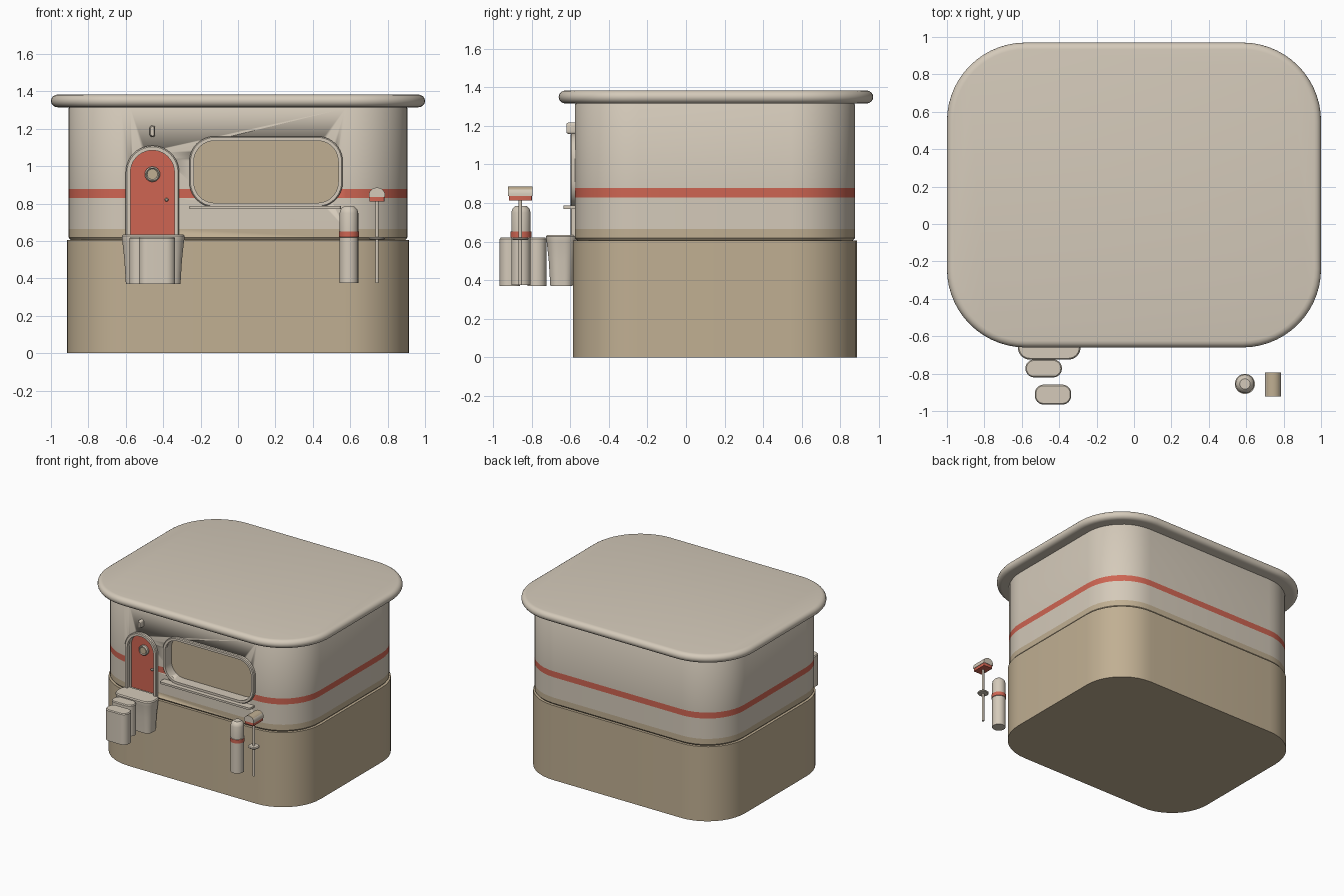
import bpy, bmesh, math
from mathutils import Vector

if "Cube" in bpy.data.objects:
    bpy.data.objects.remove(bpy.data.objects["Cube"])


def material(name, rgb):
    m = bpy.data.materials.new(name)
    m.diffuse_color = (*rgb, 1)
    m.use_nodes = True
    m.node_tree.nodes["Principled BSDF"].inputs["Base Color"].default_value = m.diffuse_color
    return m


CREAM = material("cream", (0.66, 0.59, 0.49))
TAN = material("tan", (0.53, 0.43, 0.29))
RED = material("coral_red", (0.62, 0.13, 0.085))
MATS = (CREAM, TAN, RED)


def rrect(cx, cy, w, h, r, seg=10):
    """Rounded rectangle outline, counter-clockwise."""
    pts = []
    for k, (sx, sy) in enumerate(((1, 1), (-1, 1), (-1, -1), (1, -1))):
        for i in range(seg + 1):
            a = math.pi / 2 * (k + i / seg)
            pts.append((cx + sx * (w / 2 - r) + r * math.cos(a),
                        cy + sy * (h / 2 - r) + r * math.sin(a)))
    return pts


def arch(cx, r, z0, z1, seg=20):
    """Upright outline with a round top centred at height z1."""
    pts = [(cx - r, z0), (cx + r, z0)]
    return pts + [(cx + r * math.cos(math.pi * i / seg), z1 + r * math.sin(math.pi * i / seg))
                  for i in range(seg + 1)]


def flat(pts, z):
    return [Vector((x, y, z)) for x, y in pts]


def upright(pts, y):
    return [Vector((x, y, z)) for x, z in pts]


def loft(name, rings, rule=None, mat=0, loop=False, angle=35):
    """Skin matching rings, cap the ends (or join them), colour faces by rule."""
    bm = bmesh.new()
    rows = [[bm.verts.new(p) for p in ring] for ring in rings]
    n = len(rows[0])
    for a, b in zip(rows, rows[1:] + (rows[:1] if loop else [])):
        for i in range(n):
            j = (i + 1) % n
            bm.faces.new((a[i], a[j], b[j], b[i]))
    if not loop:
        bm.faces.new(rows[0])
        bm.faces.new(rows[-1])
    bmesh.ops.recalc_face_normals(bm, faces=bm.faces)
    for f in bm.faces:
        f.material_index = rule(f) if rule else mat
    me = bpy.data.meshes.new(name)
    bm.to_mesh(me)
    bm.free()
    for m in MATS:
        me.materials.append(m)
    ob = bpy.data.objects.new(name, me)
    bpy.context.collection.objects.link(ob)
    bpy.ops.object.select_all(action='DESELECT')
    ob.select_set(True)
    bpy.context.view_layer.objects.active = ob
    bpy.ops.object.shade_smooth_by_angle(angle=math.radians(angle))
    return ob


def lathe(name, centre, profile, rule=None, mat=0, axis='Z', seg=24):
    """Round part from (radius, distance along axis) pairs."""
    c, rings = Vector(centre), []
    for r, d in profile:
        ring = []
        for i in range(seg):
            a = 2 * math.pi * i / seg
            u, v = r * math.cos(a), r * math.sin(a)
            ring.append(c + Vector((u, v, d) if axis == 'Z' else (u, -d, v)))
        rings.append(ring)
    return loft(name, rings, rule, mat)


# Lower storey
BW, BH, BY = 1.83, 1.47, 0.15
loft("base", [flat(rrect(0, BY, BW, BH, 0.34), z) for z in (0, 0.605)], mat=1)


# Upper walls with a tan foot band and a red stripe
def wall_rule(f):
    z = f.calc_center_median().z
    return 1 if z < 0.664 else 2 if 0.829 < z < 0.877 else 0


walls = loft("walls", [flat(rrect(0, BY, 1.81 - 2 * d, 1.45 - 2 * d, 0.33 - d), z) for d, z in (
    (0.012, 0.604), (0, 0.618), (0, 0.664), (0, 0.829), (0, 0.877), (0, 1.31), (0.008, 1.325))], wall_rule)

# Roof slab with a rounded rim
rim = []
for i in range(9):
    a = -math.pi / 2 + math.pi * i / 8
    d = 0.036 * (1 - math.cos(a))
    rim.append(flat(rrect(0, 0.155, 2 - 2 * d, 1.63 - 2 * d, 0.42 - d, 14), 1.349 + 0.034 * math.sin(a)))
loft("roof", rim)

# Door and window: recess, raised frame and thin panel
DX = -0.4575
openings = (
    ("door", arch(DX, 0.143, 0.615, 0.967), arch(DX, 0.1175, 0.625, 0.967), -0.54, 2),
    ("window", rrect(0.15, 0.97, 0.82, 0.38, 0.135), rrect(0.15, 0.97, 0.772, 0.332, 0.111), -0.51, 1),
)
for name, outer, inner, back, colour in openings:
    cutter = loft(name + "_cutter", [upright(inner, -0.7), upright(inner, back)])
    cutter.hide_render = True
    cutter.hide_set(True)
    cut = walls.modifiers.new(name + "_opening", 'BOOLEAN')
    cut.operation, cut.solver, cut.object = 'DIFFERENCE', 'EXACT', cutter
    loft(name + "_frame", [upright(outer, -0.57), upright(outer, -0.593), upright(
        [(x + (u - x) * 0.25, z + (v - z) * 0.25) for (x, z), (u, v) in zip(outer, inner)], -0.599),
        upright(inner, -0.599), upright(inner, -0.57)], loop=True)
    loft(name + "_panel", [upright(inner, back), upright(inner, back - 0.006)], mat=colour)

# Porthole, knob and lamp around the door
lathe("porthole", (DX, -0.54, 0.957), ((0.041, 0), (0.041, 0.02), (0.034, 0.028), (0.028, 0.02)), axis='Y')
lathe("porthole_glass", (DX, -0.56, 0.957), ((0.027, 0), (0.027, 0.006)), mat=1, axis='Y')
lathe("door_knob", (-0.382, -0.54, 0.82), ((0.006, 0), (0.01, 0.014), (0.01, 0.02), (0.005, 0.026)), axis='Y', seg=12)
loft("door_lamp", [upright(rrect(DX, 1.187, 0.03 - 2 * d, 0.062 - 2 * d, 0.0149 - d, 5), y)
                   for d, y in ((0, -0.57), (0, -0.605), (0.006, -0.618))])

# Window sill
loft("window_sill", [flat(rrect(0.145, -0.6, 0.81, 0.07, 0.012, 4), z) for z in (0.77, 0.786)])

# Steps: flared landing and two freestanding treads
loft("landing", [flat(rrect(DX + 0.004, -0.645, 0.336 - 2 * d, 0.16 - 2 * d, 0.065 - d, 8), z) for d, z in (
    (0.022, 0.37), (0.014, 0.5), (0.003, 0.6), (0, 0.615), (0, 0.627), (0.007, 0.635))])
for name, x, y, h in (("middle_step", -0.483, -0.772, 0.096), ("lower_step", -0.433, -0.912, 0.106)):
    loft(name, [flat(rrect(x, y, 0.195 - 2 * d, h - 2 * d, 0.047 - d, 8), z)
                for d, z in ((0, 0.37), (0, 0.614), (0.006, 0.621))])

# Post with a red band
lathe("bollard", (0.593, -0.855, 0), ((0.05, 0.375), (0.05, 0.62), (0.054, 0.621), (0.054, 0.651),
      (0.05, 0.652), (0.05, 0.75), (0.045, 0.768), (0.033, 0.781), (0.028, 0.785)),
      lambda f: 2 if 0.62 < f.calc_center_median().z < 0.652 and abs(f.normal.z) < 0.5 else 0)

# Letter box on a slim pole with a round collar
MX, MY = 0.743, -0.858
lathe("letterbox_pole", (MX, MY, 0), ((0.009, 0.375), (0.009, 0.82)), seg=12)
lathe("pole_collar", (MX, MY, 0), ((0.038, 0.607), (0.042, 0.612), (0.042, 0.616), (0.036, 0.622)))
loft("letterbox_base", [flat(rrect(MX, MY, 0.08, 0.12, 0.004, 2), z) for z in (0.812, 0.835)], mat=2)
hood = [(MX - 0.043, 0.835), (MX + 0.043, 0.835)] + [
    (MX + 0.043 * math.cos(math.pi * i / 10), 0.848 + 0.038 * math.sin(math.pi * i / 10)) for i in range(11)]
loft("letterbox_hood", [upright(hood, MY - 0.063), upright(hood, MY + 0.063)],
     lambda f: 1 if f.normal.z > 0.6 else 0)
